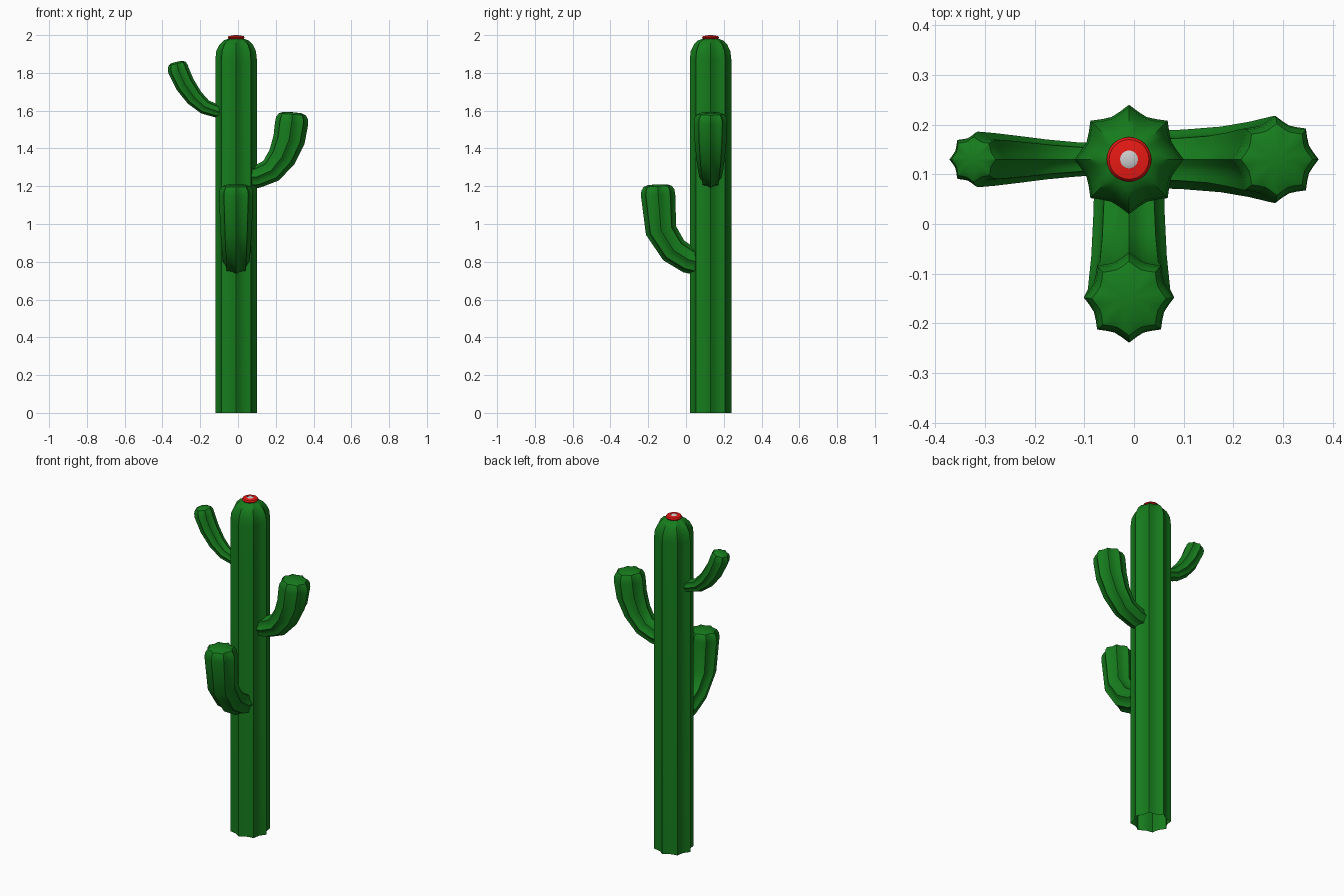
import bpy, bmesh
from math import pi, sin, cos, radians
from mathutils import Vector

if "Cube" in bpy.data.objects:
    bpy.data.objects.remove(bpy.data.objects["Cube"])

RIBS, SEGS = 8, 4          # ribs around each stem, facets per groove
N = RIBS * SEGS
CX, CY = -0.01, 0.13       # trunk axis


def material(name, rgb):
    m = bpy.data.materials.new(name)
    m.diffuse_color = (*rgb, 1)
    m.use_nodes = True
    m.node_tree.nodes["Principled BSDF"].inputs["Base Color"].default_value = m.diffuse_color
    return m


green = material("cactus_green", (0.008, 0.2, 0.012))
red = material("flower_red", (0.8, 0.01, 0.007))


def loft(name, rings, mat=None, angle=35):
    """Skin a list of equal-length vertex rings; zero-size rings become poles."""
    bm = bmesh.new()
    rows = [[bm.verts.new(p) for p in ring] for ring in rings]
    for a, b in zip(rows, rows[1:]):
        n = len(a)
        for i in range(n):
            bm.faces.new((a[i], a[(i + 1) % n], b[(i + 1) % n], b[i]))
    bmesh.ops.remove_doubles(bm, verts=bm.verts, dist=1e-5)
    bmesh.ops.recalc_face_normals(bm, faces=bm.faces)
    me = bpy.data.meshes.new(name)
    bm.to_mesh(me)
    bm.free()
    ob = bpy.data.objects.new(name, me)
    bpy.context.collection.objects.link(ob)
    if mat:
        me.materials.append(mat)
    bpy.ops.object.select_all(action='DESELECT')
    ob.select_set(True)
    bpy.context.view_layer.objects.active = ob
    bpy.ops.object.shade_smooth_by_angle(angle=radians(angle))
    return ob


def ribbed_ring(c, u, v, r, depth=0.16):
    """Star section: sharp ribs with hollow grooves between them."""
    out = []
    for i in range(N):
        a = 2 * pi * i / N
        k = r * (1 - depth * sin(pi * (i % SEGS) / SEGS))
        out.append(c + u * (k * cos(a)) + v * (k * sin(a)))
    return out


def round_ring(z, r, n=24):
    return [Vector((CX + r * cos(2 * pi * i / n), CY + r * sin(2 * pi * i / n), z))
            for i in range(n)]


# rounded tip: (radius factor, height factor)
CAP = [(0.96, 0.45), (0.82, 0.8), (0.55, 0.97), (0, 1.0)]


def arm(name, heading, path, cap):
    """path: (distance from trunk axis, height, radius); grows along heading."""
    d, z = Vector(heading), Vector((0, 0, 1))
    side = d.cross(z)
    pts = [Vector((CX, CY, 0)) + d * p[0] + z * p[1] for p in path]
    rings = []
    for i, p in enumerate(pts):
        t = (pts[min(i + 1, len(pts) - 1)] - pts[max(i - 1, 0)]).normalized()
        if i == len(pts) - 1:
            t = (t + z).normalized()
        rings.append(ribbed_ring(p, side, side.cross(t), path[i][2]))
    for f, h in CAP:
        rings.append(ribbed_ring(pts[-1] + t * (cap * h), side, side.cross(t),
                                 path[-1][2] * f))
    return loft(name, rings, green)


# trunk
X, Y = Vector((1, 0, 0)), Vector((0, 1, 0))
profile = [(0.11, 0), (0.11, 1.87), (0.105, 1.915), (0.088, 1.95),
           (0.066, 1.972), (0.035, 1.983), (0, 1.985)]
loft("trunk", [ribbed_ring(Vector((CX, CY, z)), X, Y, r) for r, z in profile], green)

# arms
arm("right_arm", (1, 0, 0), [
    (0.06, 1.245, 0.058), (0.11, 1.25, 0.06), (0.185, 1.282, 0.066),
    (0.243, 1.355, 0.076), (0.28, 1.445, 0.085), (0.294, 1.535, 0.088)], 0.057)
arm("left_arm", (-1, 0, 0), [
    (0.06, 1.595, 0.033), (0.10, 1.597, 0.034), (0.165, 1.62, 0.04),
    (0.22, 1.668, 0.047), (0.27, 1.738, 0.053), (0.304, 1.81, 0.056)], 0.05)
arm("front_arm", (0, -1, 0), [
    (0.05, 0.795, 0.07), (0.115, 0.81, 0.072), (0.195, 0.86, 0.076),
    (0.262, 0.965, 0.083), (0.278, 1.155, 0.091)], 0.055)

# flower on top
loft("flower_petals", [round_ring(z, r) for r, z in [
    (0.02, 1.97), (0.037, 1.977), (0.045, 1.987), (0.04, 1.995), (0.018, 1.998)]], red)
loft("flower_centre", [round_ring(z, r) for r, z in [
    (0.018, 1.985), (0.018, 1.997), (0.012, 2.0), (0, 2.0)]])
